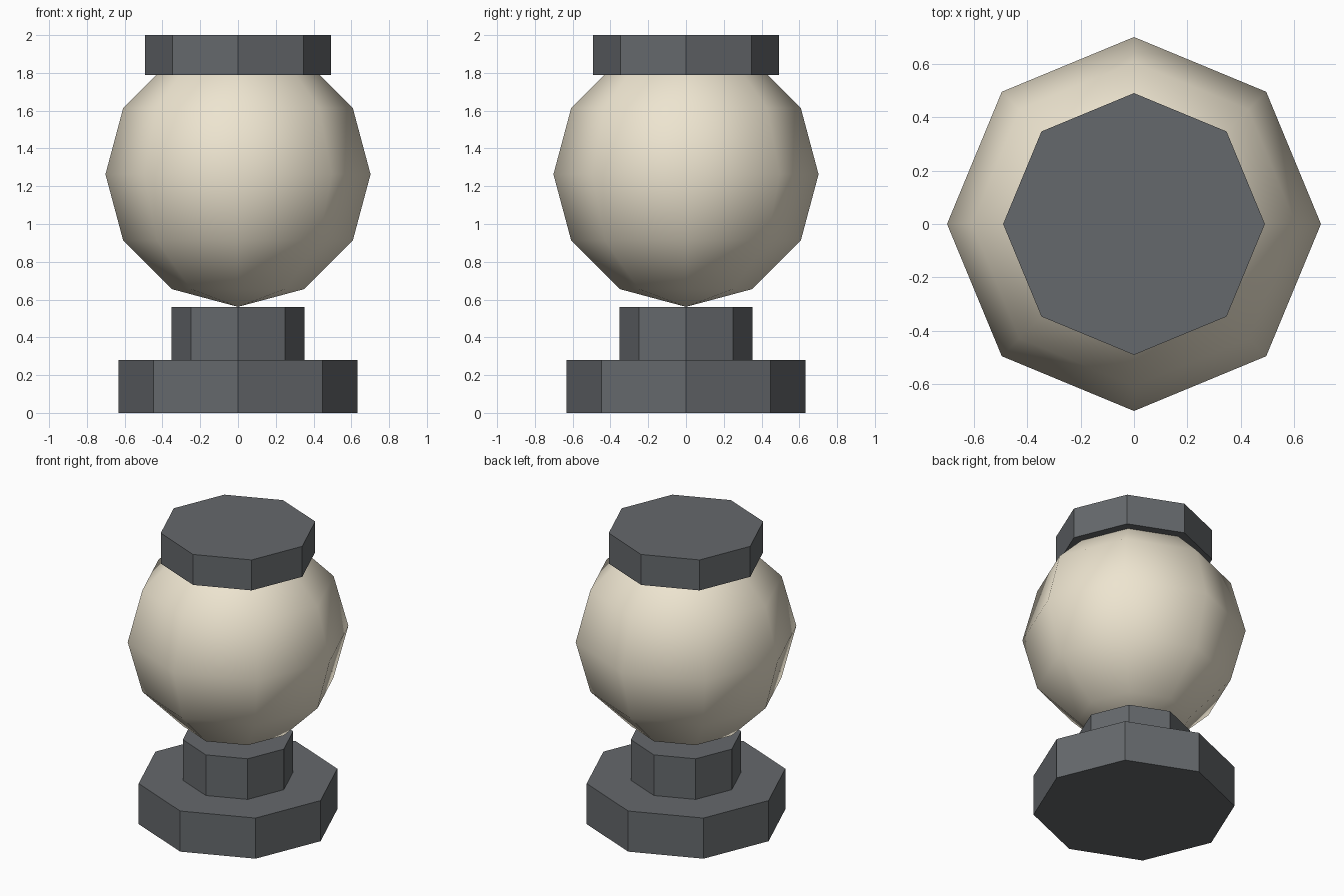
import bpy

if "Cube" in bpy.data.objects:
    bpy.data.objects.remove(bpy.data.objects["Cube"])

U = 2 / 2.85  # sphere radius


def material(name, color):
    m = bpy.data.materials.new(name)
    m.diffuse_color = color
    m.use_nodes = True
    m.node_tree.nodes["Principled BSDF"].inputs["Base Color"].default_value = m.diffuse_color
    return m


cream = material("cream", (0.85, 0.78, 0.63, 1))
dark = material("dark_grey", (0.13, 0.14, 0.15, 1))


def octagon(name, radius, bottom, height):
    bpy.ops.mesh.primitive_cylinder_add(vertices=8, radius=radius * U, depth=height * U,
                                        location=(0, 0, (bottom + height / 2) * U))
    ob = bpy.context.object
    ob.name = name
    ob.data.materials.append(dark)


# Stacked octagonal base, neck and cap
octagon("base", 0.9, 0, 0.4)
octagon("neck", 0.5, 0.4, 0.4)
octagon("cap", 0.7, 2.55, 0.3)

# Low-poly smooth globe
bpy.ops.mesh.primitive_uv_sphere_add(segments=8, ring_count=6, radius=U,
                                     location=(0, 0, 1.8 * U))
globe = bpy.context.object
globe.name = "globe"
bpy.ops.object.shade_smooth()
globe.data.materials.append(cream)
